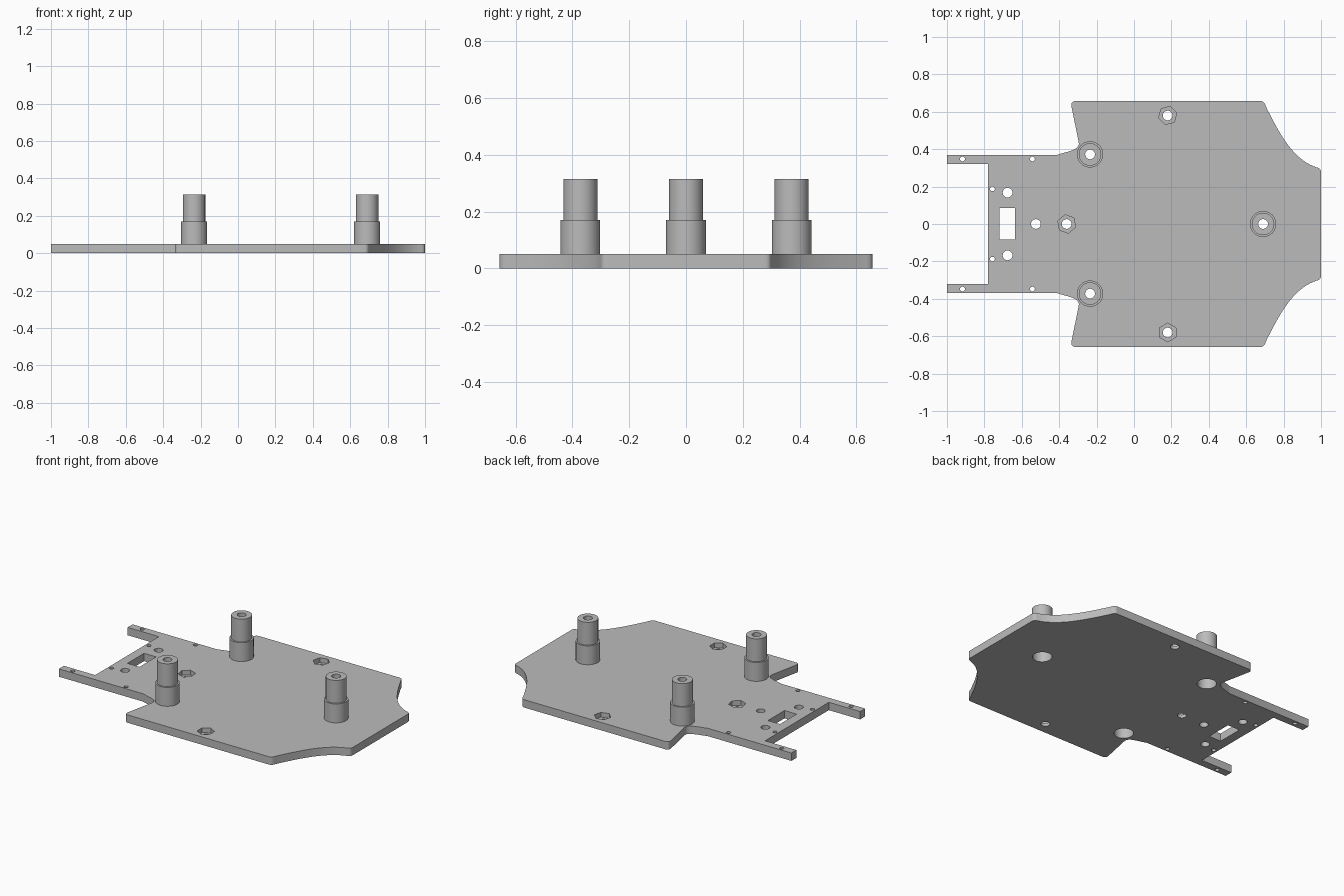
import bpy, bmesh, math
from mathutils import Vector

cube = bpy.data.objects.get("Cube")
if cube:
    bpy.data.objects.remove(cube, do_unlink=True)

grey = bpy.data.materials.new("matte grey")
grey.use_nodes = True
colour = (0.5, 0.5, 0.5, 1)
grey.diffuse_color = colour
grey.node_tree.nodes["Principled BSDF"].inputs["Base Color"].default_value = colour

THICK = 0.05
SIDES = 48
POSTS = [(-0.235, 0.372), (-0.235, -0.372), (0.69, 0)]
NUTS = [(0.18, 0.58, 15), (0.18, -0.58, 30), (-0.36, 0, 40)]


def finish(bm, name):
    bmesh.ops.recalc_face_normals(bm, faces=bm.faces)
    mesh = bpy.data.meshes.new(name)
    bm.to_mesh(mesh)
    bm.free()
    mesh.materials.append(grey)
    obj = bpy.data.objects.new(name, mesh)
    bpy.context.collection.objects.link(obj)
    return obj


def select(obj):
    bpy.ops.object.select_all(action='DESELECT')
    obj.select_set(True)
    bpy.context.view_layer.objects.active = obj


def prism(bm, points, z0, z1):
    face = bm.faces.new([bm.verts.new((x, y, z0)) for x, y in points])
    top = bmesh.ops.extrude_face_region(bm, geom=[face])["geom"]
    bmesh.ops.translate(bm, vec=(0, 0, z1 - z0),
                        verts=[v for v in top if isinstance(v, bmesh.types.BMVert)])


def ring(x, y, r, n, turn=0):
    angles = [math.radians(turn) + math.tau * i / n for i in range(n)]
    return [(x + r * math.cos(a), y + r * math.sin(a)) for a in angles]


def bezier(a, b, c, d, n):
    a, b, c, d = map(Vector, (a, b, c, d))
    steps = [i / n for i in range(n + 1)]
    return [tuple(a*(1-t)**3 + 3*b*t*(1-t)**2 + 3*c*t*t*(1-t) + d*t**3) for t in steps]


def cut(target, cutter):
    cutter.hide_render = True
    mod = target.modifiers.new("cut", 'BOOLEAN')
    mod.operation, mod.solver, mod.object = 'DIFFERENCE', 'EXACT', cutter
    select(target)
    bpy.ops.object.modifier_apply(modifier=mod.name)
    bpy.data.objects.remove(cutter, do_unlink=True)


# Half outline of the plate, from the notch between the arms round to the nose
half = [(-0.78, 0.32), (-1, 0.32), (-1, 0.37)]
half += bezier((-0.41, 0.37), (-0.35, 0.39), (-0.285, 0.395), (-0.296, 0.44), 10)
half += bezier((-0.335, 0.63), (-0.338, 0.647), (-0.328, 0.657), (-0.312, 0.657), 6)
half += bezier((0.675, 0.657), (0.69, 0.657), (0.697, 0.65), (0.703, 0.635), 6)
half += bezier((0.708, 0.622), (0.78, 0.48), (0.85, 0.345), (0.975, 0.303), 20)
half += bezier((0.985, 0.3), (0.995, 0.296), (1, 0.29), (1, 0.275), 5)

bm = bmesh.new()
prism(bm, half + [(x, -y) for x, y in reversed(half)], 0, THICK)
plate = finish(bm, "base_plate")

# Through holes: screws, pins, slot and post sockets
bm = bmesh.new()
holes = [(x, y, 0.026, 24) for x, y, turn in NUTS]
holes += [(x, y, 0.056, SIDES) for x, y in POSTS]
holes.append((-0.525, 0, 0.026, 24))
for side in (1, -1):
    holes.append((-0.676, 0.168 * side, 0.026, 24))
    for x, y in ((-0.757, 0.188), (-0.917, 0.348), (-0.543, 0.348)):
        holes.append((x, y * side, 0.013, 16))
for x, y, r, n in holes:
    prism(bm, ring(x, y, r, n), -0.1, 0.2)
prism(bm, [(-0.72, -0.082), (-0.635, -0.082), (-0.635, 0.085), (-0.72, 0.085)], -0.1, 0.2)
cut(plate, finish(bm, "hole_cutter"))

# Hexagonal nut recesses in the top
bm = bmesh.new()
for x, y, turn in NUTS:
    prism(bm, ring(x, y, 0.05, 6, turn), 0.02, 0.2)
cut(plate, finish(bm, "nut_cutter"))
parts = [plate]

# Stepped hollow posts, turned from one profile
profile = [(0.056, THICK), (0.07, THICK), (0.07, 0.17), (0.06, 0.17),
           (0.06, 0.315), (0.026, 0.315), (0.026, 0.15), (0.056, 0.15)]
for (px, py), name in zip(POSTS, ("left_post", "right_post", "nose_post")):
    bm = bmesh.new()
    rings = [[bm.verts.new((x, y, z)) for x, y in ring(px, py, r, SIDES)]
             for r, z in profile]
    for a, b in zip(rings, rings[1:] + rings[:1]):
        for i in range(SIDES):
            j = (i + 1) % SIDES
            bm.faces.new((a[i], a[j], b[j], b[i]))
    parts.append(finish(bm, name))

for part in parts:
    select(part)
    bpy.ops.object.shade_smooth_by_angle(angle=math.radians(30))
